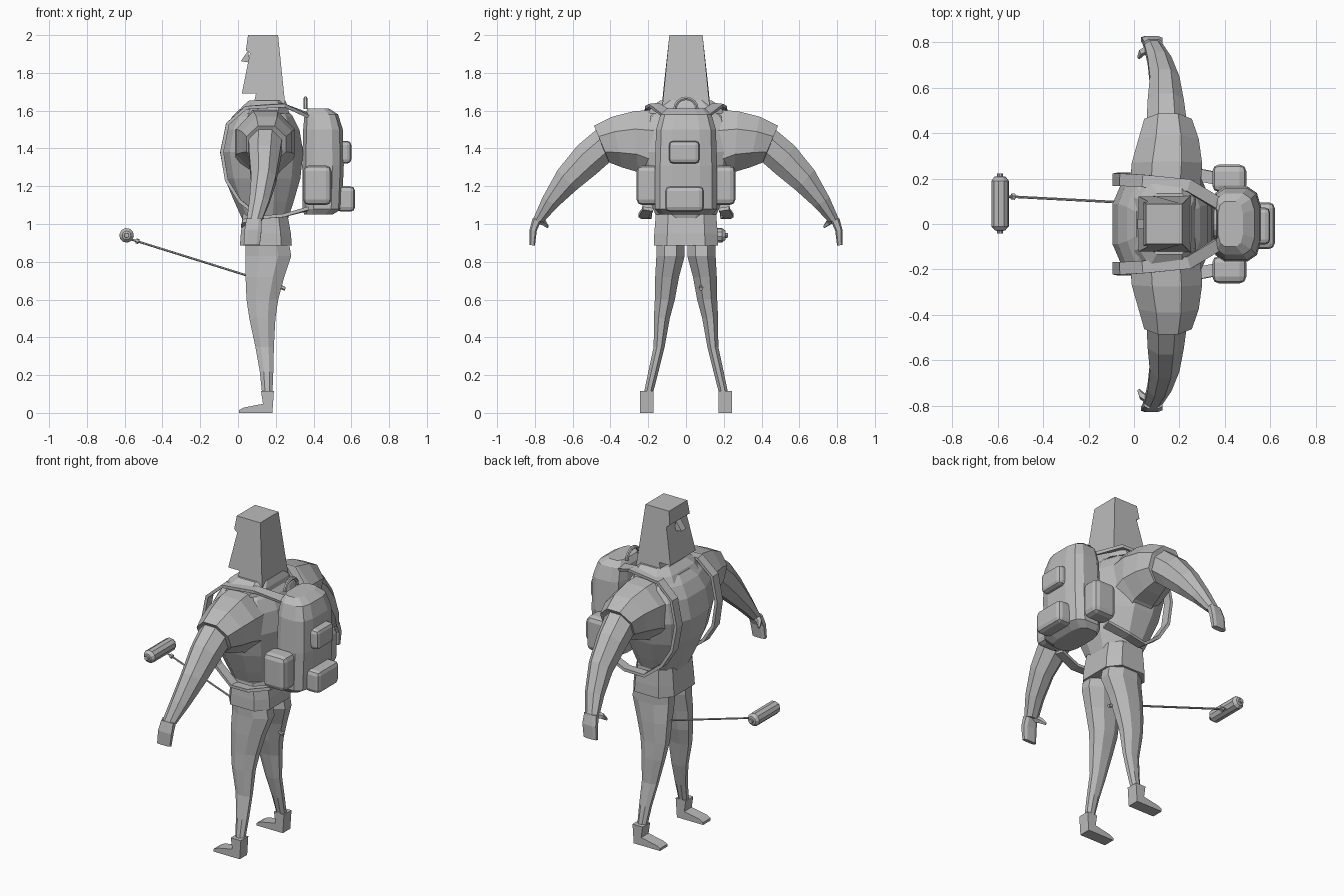
import bpy, bmesh, math
from mathutils import Vector as V

if "Cube" in bpy.data.objects:
    bpy.data.objects.remove(bpy.data.objects["Cube"])

grey = bpy.data.materials.new("plain grey")
grey.diffuse_color = (0.5, 0.5, 0.5, 1)
grey.use_nodes = True
grey.node_tree.nodes["Principled BSDF"].inputs["Base Color"].default_value = grey.diffuse_color


def finish(name, bm):
    bmesh.ops.recalc_face_normals(bm, faces=bm.faces)
    me = bpy.data.meshes.new(name)
    bm.to_mesh(me)
    bm.free()
    me.materials.append(grey)
    ob = bpy.data.objects.new(name, me)
    bpy.context.collection.objects.link(ob)
    return ob


def loft(name, rings, n=8, p=1.0, close=False, caps=True):
    """Skin through rings (centre, half axis u, half axis v); p < 1 squares the section."""
    bm = bmesh.new()
    pw = lambda a: math.copysign(abs(a) ** p, a)
    k = pw(math.cos(math.pi / n))
    loops = []
    for c, u, w in rings:
        loop = []
        for i in range(n):
            a = math.tau * (i + 0.5) / n
            loop.append(bm.verts.new(V(c) + V(u) * (pw(math.cos(a)) / k) + V(w) * (pw(math.sin(a)) / k)))
        loops.append(loop)
    for a, b in zip(loops, loops[1:]):
        for i in range(n):
            j = (i + 1) % n
            bm.faces.new((a[i], a[j], b[j], b[i]))
    if caps:
        bm.faces.new(loops[0])
        bm.faces.new(loops[-1])
    return finish(name, bm)


def stack(name, levels, cy=0, **kw):
    """Vertical loft from (z, x front, x back, half width, optional y centre)."""
    return loft(name, [(((a + b) / 2, l[0] if l else cy, z), ((b - a) / 2, 0, 0), (0, h, 0))
                       for z, a, b, h, *l in levels], **kw)


def limb(name, stations, s, **kw):
    """Loft sideways from (outer y, z, inner y, z, x front, x back)."""
    return loft(name, [(((a + b) / 2, s * (y0 + y1) / 2, (z0 + z1) / 2),
                        (0, s * (y0 - y1) / 2, (z0 - z1) / 2), ((b - a) / 2, 0, 0))
                       for y0, z0, y1, z1, a, b in stations], **kw)


def prism(name, prof, half, cy=0):
    """Extrude an x-z profile across y; half is a width function of z."""
    bm = bmesh.new()
    sides = [[bm.verts.new((x, cy + s * half(x, z), z)) for x, z in prof] for s in (-1, 1)]
    bm.faces.new(sides[0])
    bm.faces.new(sides[1])
    for i in range(len(prof)):
        j = (i + 1) % len(prof)
        bm.faces.new((sides[0][i], sides[0][j], sides[1][j], sides[1][i]))
    return finish(name, bm)


def block(name, x, y, z, bevel):
    bm = bmesh.new()
    bmesh.ops.create_cube(bm, size=1)
    for v in bm.verts:
        v.co = V([r[0] + (c + 0.5) * (r[1] - r[0]) for c, r in zip(v.co, (x, y, z))])
    bmesh.ops.bevel(bm, geom=bm.edges[:], offset=bevel, segments=2, profile=0.5, affect='EDGES')
    return finish(name, bm)


def rod(name, pts, n=6):
    """Tapered round bar through (point, radius) pairs."""
    d = (V(pts[-1][0]) - V(pts[0][0])).normalized()
    u = d.orthogonal().normalized()
    w = d.cross(u)
    return loft(name, [(q, u * r, w * r) for q, r in pts], n=n)


def strap(name, pts, width, thick, centre):
    """Flat band along a path, facing away from a centre point."""
    pts = [V(q) for q in pts]
    rings = []
    for i, q in enumerate(pts):
        t = (pts[min(i + 1, len(pts) - 1)] - pts[max(i - 1, 0)]).normalized()
        out = q - V(centre)
        out.y = 0
        out = (out - t * out.dot(t)).normalized()
        rings.append((q, t.cross(out) * width / 2, out * thick / 2))
    return loft(name, rings, n=4)


# Head: tapered block with brow, eye recess and overhanging jaw
prism("head", [(.053, 2), (.042, 1.92), (.064, 1.905), (.052, 1.85), (.02, 1.69), (.095, 1.69),
               (.075, 1.6), (.253, 1.6), (.212, 2)],
      lambda x, z: .088 + (2 - min(2, max(z, 1.64))) * .11)
prism("nose", [(.055, 1.92), (.015, 1.862), (.06, 1.855)], lambda x, z: .022)

# Jacket body, hem and collar
stack("jacket", [(1.02, .025, .262, .15), (1.12, -.02, .295, .19), (1.24, -.07, .33, .235),
                 (1.38, -.095, .345, .27), (1.5, -.07, .325, .27), (1.57, -.03, .29, .23),
                 (1.61, .01, .255, .16)], n=12, p=.85)
stack("jacket_hem", [(.885, .01, .285, .17), (.95, .015, .28, .168), (1.05, .025, .262, .16)], n=8, p=.6)
stack("collar", [(1.585, 0, .27, .2), (1.62, .02, .265, .185), (1.655, .06, .25, .135)], n=8, p=.6)

for s, side in ((-1, "right"), (1, "left")):
    # Sleeve, bare arm, hand and thumb
    limb("sleeve_" + side, [(.1, 1.61, .14, 1.2, -.02, .29), (.275, 1.597, .255, 1.275, -.01, .3),
                            (.39, 1.568, .34, 1.3, .02, .285), (.487, 1.52, .405, 1.325, .045, .255),
                            (.475, 1.5, .42, 1.35, .06, .235)], s)
    limb("arm_" + side, [(.45, 1.52, .39, 1.34, .055, .235), (.575, 1.415, .475, 1.265, .06, .22),
                         (.68, 1.285, .58, 1.18, .07, .2), (.76, 1.14, .68, 1.09, .06, .165),
                         (.812, 1.02, .755, 1.01, .045, .125)], s)
    limb("hand_" + side, [(.812, 1.03, .765, 1.02, .045, .125), (.828, .97, .79, .965, .035, .125),
                          (.828, .89, .8, .885, .03, .115)], s, p=.6)
    rod("thumb_" + side, [((.07, s * .775, 1.02), .018), ((.035, s * .757, 1.01), .014),
                          ((.02, s * .732, .985), .006)], n=5)

    # Leg from hip to ankle, with boot
    stack("leg_" + side, [(.9, .04, .27, .075, s * .082), (.83, .04, .282, .075, s * .082),
                          (.72, .04, .245, .063, s * .1), (.6, .045, .213, .053, s * .112),
                          (.5, .06, .198, .042, s * .128), (.35, .092, .19, .029, s * .142),
                          (.22, .115, .187, .027, s * .172), (.1, .128, .182, .024, s * .2)], n=8)
    prism("boot_" + side, [(.005, 0), (.182, 0), (.19, .115), (.122, .115), (.132, .048), (.03, .028),
                           (.005, .015)], lambda x, z: .036, s * .208)

    # Shoulder strap running over the chest and back under the arm
    strap("strap_" + side, [(.37, s * .09, 1.575), (.24, s * .17, 1.63), (.04, s * .19, 1.615),
                            (-.055, s * .195, 1.53), (-.085, s * .195, 1.38), (-.06, s * .2, 1.23),
                            (.01, s * .2, 1.12), (.12, s * .21, 1.035), (.24, s * .225, 1.045),
                            (.37, s * .2, 1.08)], .055, .018, (.12, 0, 1.33))
    block("side_pocket_" + side, (.345, .495), sorted((s * .14, s * .262)), (1.1, 1.31), .03)

# Backpack with lid seam and rear pockets
stack("backpack", [(1.05, .35, .5, .14), (1.08, .342, .55, .165), (1.31, .34, .56, .165),
                   (1.5, .345, .555, .158), (1.58, .352, .53, .135), (1.612, .37, .48, .1)], n=12, p=.6)
block("lower_pocket", (.52, .62), (-.11, .095), (1.065, 1.2), .025)
block("upper_pocket", (.52, .6), (-.09, .072), (1.32, 1.44), .022)

# Carry loop on top of the pack
loft("carry_loop", [((.358, .058 * math.cos(a), 1.61 + .055 * math.sin(a)),
                     (0, .009 * math.cos(a), .009 * math.sin(a)), (.009, 0, 0))
                    for a in [math.pi * i / 8 for i in range(9)]], n=6)

# Pole carrying a capsule with end knobs
rod("pole", [((.24, .08, .667), .005), ((-.57, .122, .92), .005)])
rod("pole_grip", [((.225, .08, .665), .009), ((.25, .079, .657), .009)])
rod("pole_joint", [((-.525, .12, .906), .012), ((-.54, .121, .911), .012)])
rod("capsule", [((-.59, y, .94), r) for y, r in ((-.042, .012), (-.03, .013), (-.028, .022), (-.01, .037),
                                                 (.19, .037), (.208, .024), (.21, .013), (.222, .012))], n=10)
